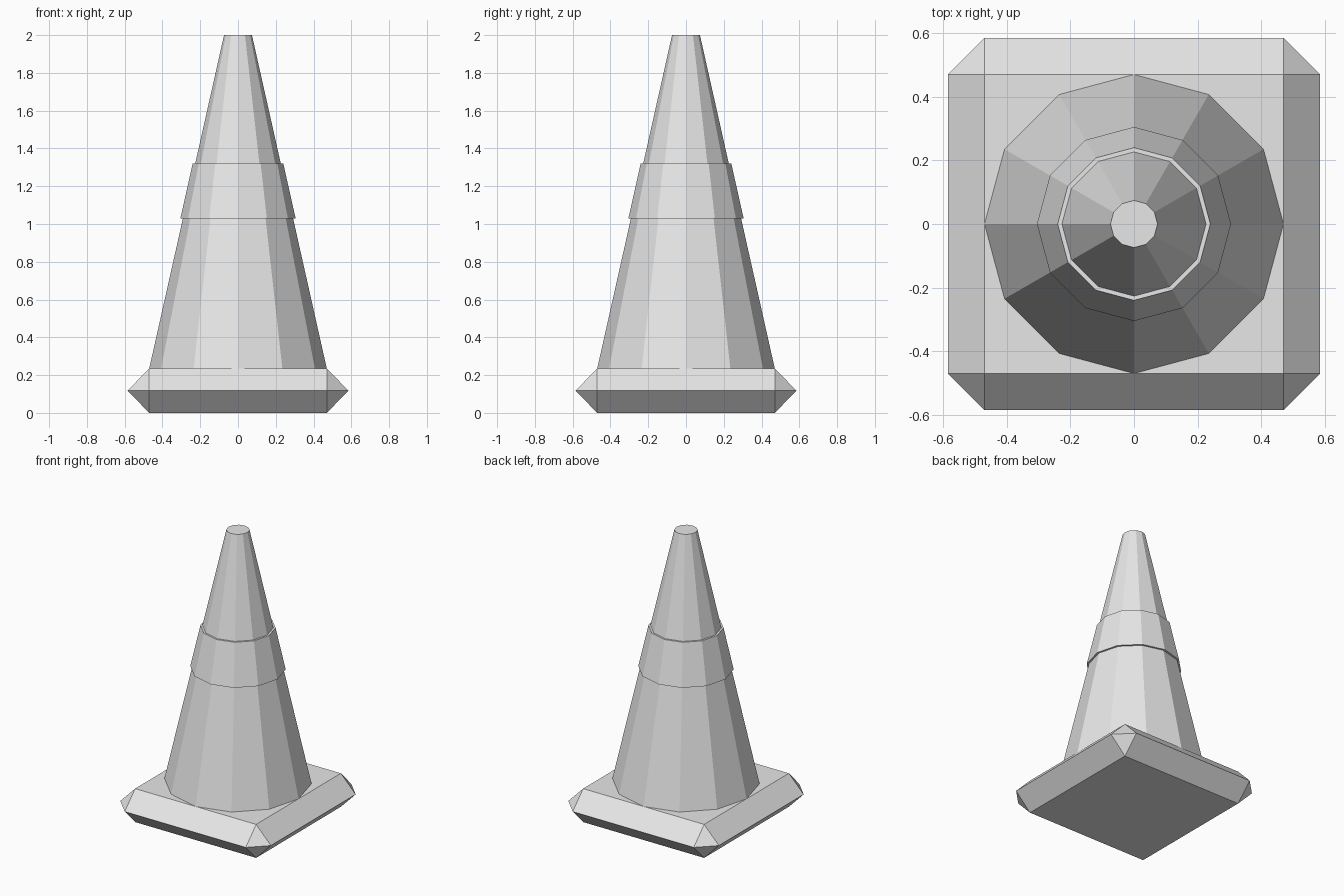
import bpy, bmesh, math

if "Cube" in bpy.data.objects:
    bpy.data.objects.remove(bpy.data.objects["Cube"])

grey = bpy.data.materials.new("plain_grey")
grey.diffuse_color = (0.8, 0.8, 0.8, 1)
grey.use_nodes = True
grey.node_tree.nodes["Principled BSDF"].inputs["Base Color"].default_value = grey.diffuse_color

SIDES = 12


def finish(name, bm):
    bmesh.ops.recalc_face_normals(bm, faces=bm.faces)
    mesh = bpy.data.meshes.new(name)
    bm.to_mesh(mesh)
    bm.free()
    mesh.materials.append(grey)
    obj = bpy.data.objects.new(name, mesh)
    bpy.context.collection.objects.link(obj)
    return obj


def ring(bm, radius, z):
    return [bm.verts.new((radius * math.cos(a), radius * math.sin(a), z))
            for a in (2 * math.pi * i / SIDES for i in range(SIDES))]


def bridge(bm, a, b):
    for i in range(SIDES):
        j = (i + 1) % SIDES
        bm.faces.new((a[i], a[j], b[j], b[i]))


# Square base with wide 45 degree chamfers and clipped corners
INNER, OUTER, HEIGHT = 0.47, 0.585, 0.235
bm = bmesh.new()
for sx in (-1, 1):
    for sy in (-1, 1):
        for x, y, z in ((INNER, INNER, 0), (INNER, INNER, HEIGHT),
                        (OUTER, INNER, HEIGHT / 2), (INNER, OUTER, HEIGHT / 2)):
            bm.verts.new((sx * x, sy * y, z))
bmesh.ops.convex_hull(bm, input=bm.verts)
bmesh.ops.dissolve_limit(bm, angle_limit=0.02, verts=bm.verts, edges=bm.edges)
finish("base", bm)

# Tapered body, closed at both ends
bm = bmesh.new()
low, high = ring(bm, 0.47, HEIGHT), ring(bm, 0.074, 2.0)
bridge(bm, low, high)
bm.faces.new(low)
bm.faces.new(high)
finish("cone_body", bm)

# Raised sleeve around the body
bm = bmesh.new()
loops = [ring(bm, r, z) for r, z in
         ((0.291, 1.03), (0.305, 1.03), (0.24, 1.32), (0.226, 1.32))]
for k in range(4):
    bridge(bm, loops[k], loops[(k + 1) % 4])
finish("sleeve", bm)
